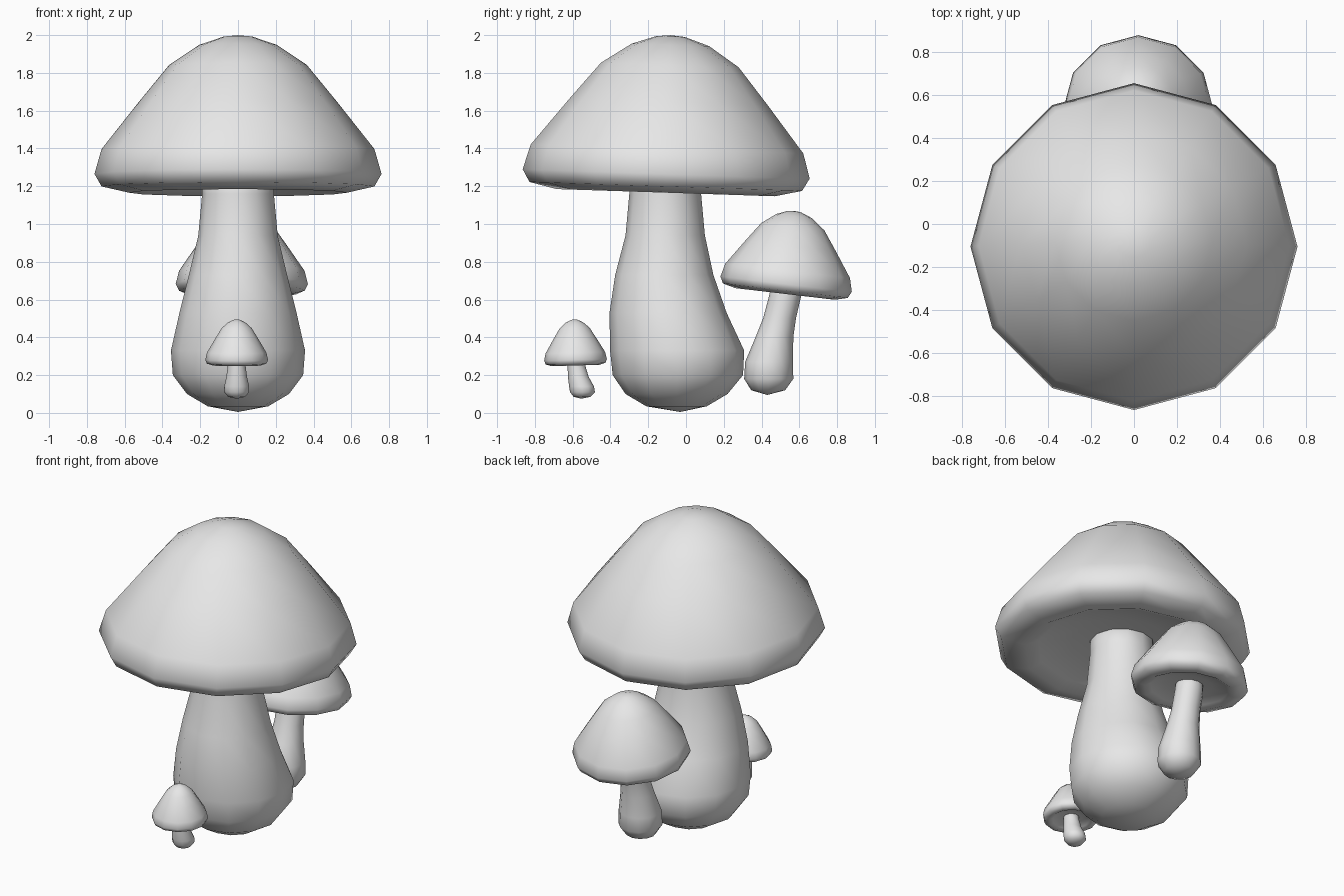
import bpy, bmesh
from math import cos, sin, pi
from mathutils import Matrix, Vector

cube = bpy.data.objects.get("Cube")
if cube:
    bpy.data.objects.remove(cube, do_unlink=True)

SIDES = 12
grey = bpy.data.materials.new("pale_grey")
grey.use_nodes = True
colour = (0.8, 0.8, 0.8, 1)
grey.diffuse_color = colour
grey.node_tree.nodes["Principled BSDF"].inputs["Base Color"].default_value = colour


def loft(name, rings, matrix):
    """Skin rings given as (y centre, z, radius); a zero radius is a closing point."""
    bm = bmesh.new()
    loops = []
    for y, z, r in rings:
        count = SIDES if r else 1
        loops.append([bm.verts.new((r * cos(2 * pi * i / SIDES),
                                    y + r * sin(2 * pi * i / SIDES), z))
                      for i in range(count)])
    for a, b in zip(loops, loops[1:]):
        for i in range(SIDES):
            j = (i + 1) % SIDES
            corners = [a[i % len(a)], a[j % len(a)], b[j % len(b)], b[i % len(b)]]
            bm.faces.new(list(dict.fromkeys(corners)))
    bmesh.ops.recalc_face_normals(bm, faces=bm.faces)
    bm.transform(matrix)
    for f in bm.faces:
        f.smooth = True
    mesh = bpy.data.meshes.new(name)
    bm.to_mesh(mesh)
    bm.free()
    mesh.materials.append(grey)
    bpy.context.collection.objects.link(bpy.data.objects.new(name, mesh))


# Shared cap profile (radius, height): crown, rolled rim, hollow underside
CAP = [(0, 1), (0.1, 0.99), (0.27, 0.93), (0.48, 0.785), (0.69, 0.52), (0.95, 0.18),
       (1, 0), (0.95, -0.09), (0.76, -0.135), (0.66, -0.09), (0.4, -0.04), (0, -0.03)]


def mushroom(name, x, y, z, radius, height, tilt, stem):
    place = Matrix.Translation(Vector((x, y, z))) @ Matrix.Rotation(tilt, 4, 'X')
    loft(name + "_cap", [(0, h * height, r * radius) for r, h in CAP], place)
    loft(name + "_stem", stem, Matrix.Translation((x, 0, 0)))


# Large mushroom
mushroom("large", 0, -0.105, 1.265, 0.76, 0.735, -0.033, [
    (-0.11, 1.3, 0), (-0.11, 1.28, 0.19), (-0.11, 1.16, 0.19), (-0.11, 0.94, 0.21),
    (-0.115, 0.73, 0.26), (-0.095, 0.53, 0.31), (-0.047, 0.33, 0.355),
    (-0.043, 0.2, 0.345), (-0.05, 0.1, 0.27), (-0.05, 0.035, 0.16), (-0.03, 0.005, 0)])

# Medium mushroom at the back
mushroom("medium", 0.02, 0.53, 0.682, 0.35, 0.39, -0.116, [
    (0.535, 0.72, 0), (0.535, 0.7, 0.08), (0.525, 0.62, 0.085), (0.495, 0.5, 0.087),
    (0.468, 0.4, 0.1), (0.44, 0.27, 0.127), (0.438, 0.18, 0.13),
    (0.435, 0.12, 0.09), (0.43, 0.095, 0)])

# Small mushroom at the front
mushroom("small", -0.007, -0.585, 0.28, 0.166, 0.215, 0.03, [
    (-0.583, 0.31, 0), (-0.583, 0.3, 0.045), (-0.58, 0.25, 0.047), (-0.57, 0.19, 0.055),
    (-0.553, 0.14, 0.066), (-0.548, 0.11, 0.066), (-0.55, 0.085, 0.045), (-0.555, 0.075, 0)])
